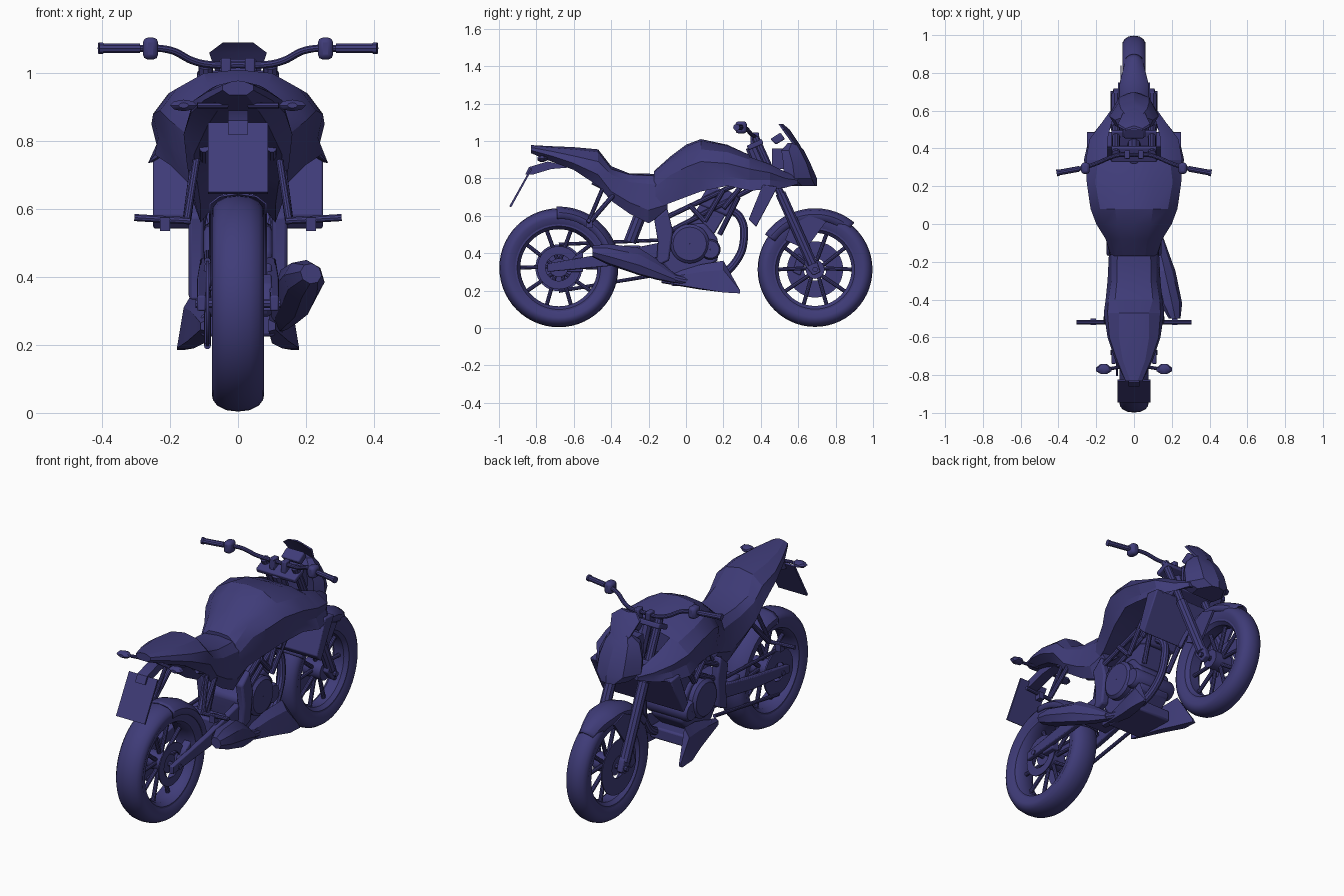
import bpy, bmesh
from math import cos, sin, pi, radians

paint = bpy.data.materials.new("dark_blue")
paint.diffuse_color = (0.05, 0.045, 0.19, 1)


def finish(ob, mirror=False, bevel=0, solid=0, angle=35):
    ob.data.materials.append(paint)
    bpy.ops.object.select_all(action='DESELECT')
    ob.select_set(True)
    bpy.context.view_layer.objects.active = ob
    bpy.ops.object.shade_smooth_by_angle(angle=radians(angle))
    if solid:
        m = ob.modifiers.new("Thickness", 'SOLIDIFY')
        m.thickness = solid
    if bevel:
        m = ob.modifiers.new("Bevel", 'BEVEL')
        m.width, m.segments = bevel, 2
    if mirror:
        ob.modifiers.new("Mirror", 'MIRROR').use_mirror_merge = False
    return ob


def mesh(name, verts, faces, **kw):
    me = bpy.data.meshes.new(name)
    me.from_pydata(verts, [], faces)
    bm = bmesh.new()
    bm.from_mesh(me)
    bmesh.ops.recalc_face_normals(bm, faces=bm.faces)
    bm.to_mesh(me)
    bm.free()
    ob = bpy.data.objects.new(name, me)
    bpy.context.collection.objects.link(ob)
    return finish(ob, **kw)


def loft(name, rings, axis='y', sym=True, **kw):
    """rings: (position, section points); sym adds the -x half of each section."""
    verts = []
    for p, pts in rings:
        if sym:
            pts = pts + [(-x, v) for x, v in reversed(pts) if x > 1e-5]
        verts += [(x, p, v) if axis == 'y' else (x, v, p) for x, v in pts]
    n = len(verts) // len(rings)
    faces = [(i * n + j, i * n + (j + 1) % n, (i + 1) * n + (j + 1) % n, (i + 1) * n + j)
             for i in range(len(rings) - 1) for j in range(n)]
    faces += [tuple(range(n)), tuple(range(len(verts) - n, len(verts)))]
    return mesh(name, verts, faces, **kw)


def prism(name, yz, x0, x1, **kw):
    n = len(yz)
    verts = [(x, y, z) for x in (x0, x1) for y, z in yz]
    faces = [(j, (j + 1) % n, n + (j + 1) % n, n + j) for j in range(n)]
    return mesh(name, verts, faces + [tuple(range(n)), tuple(range(n, 2 * n))], **kw)


def box(name, x0, x1, y0, y1, z0, z1, **kw):
    return prism(name, [(y0, z0), (y1, z0), (y1, z1), (y0, z1)], x0, x1, **kw)


def lathe(name, prof, c, a0=0, a1=360, n=56, closed=True, **kw):
    """Turn an (x, radius) profile about an x-axis line through c = (y, z)."""
    full, m = a1 - a0 == 360, len(prof)
    cnt = n if full else n + 1
    verts = []
    for i in range(cnt):
        a = radians(a0 + (a1 - a0) * i / n)
        verts += [(x, c[0] + r * cos(a), c[1] + r * sin(a)) for x, r in prof]
    faces = [(i * m + j, i * m + (j + 1) % m, (i + 1) % cnt * m + (j + 1) % m, (i + 1) % cnt * m + j)
             for i in range(n) for j in range(m if closed else m - 1)]
    return mesh(name, verts, faces, **kw)


def ring(name, c, x0, x1, r0, r1, **kw):
    return lathe(name, [(x0, r0), (x0, r1), (x1, r1), (x1, r0)], c, **kw)


def tube(name, pts, r, mirror=False):
    cu = bpy.data.curves.new(name, 'CURVE')
    cu.dimensions, cu.bevel_depth, cu.bevel_resolution = '3D', r, 3
    cu.resolution_u, cu.use_fill_caps = 6, True
    s = cu.splines.new('BEZIER')
    s.bezier_points.add(len(pts) - 1)
    for b, p in zip(s.bezier_points, pts):
        b.co, b.handle_left_type, b.handle_right_type = p, 'AUTO', 'AUTO'
    ob = bpy.data.objects.new(name, cu)
    bpy.context.collection.objects.link(ob)
    bpy.ops.object.select_all(action='DESELECT')
    ob.select_set(True)
    bpy.context.view_layer.objects.active = ob
    bpy.ops.object.convert(target='MESH')
    return finish(bpy.context.object, mirror)


# Wheels: tyre, rim, hub and ten spokes
REAR, FRONT = (-0.68, 0.322), (0.69, 0.313)
for tag, c, R, w in (("rear", REAR, 0.318, 0.077), ("front", FRONT, 0.307, 0.062)):
    half = [(w * .8, R - .085), (w, R - .052), (w * .96, R - .034), (w * .8, R - .018), (w * .45, R - .004)]
    lathe(tag + "_tyre", half + [(0, R)] + [(-x, r) for x, r in reversed(half)], c, angle=60)
    a = w * .8
    lathe(tag + "_rim", [(a, R - .08), (a, R - .095), (a * .6, R - .112), (-a * .6, R - .112),
                         (-a, R - .095), (-a, R - .08)], c)
    ring(tag + "_hub", c, -0.055, 0.055, 0.012, 0.05, n=32)
    for i in range(10):
        t = 2 * pi * (i + .25 * (-1) ** i) / 10
        t2 = 2 * pi * i / 10
        tube(f"{tag}_spoke_{i}", [(0, c[0] + .04 * cos(t), c[1] + .04 * sin(t)),
             (0, c[0] + (R - .1) * cos(t2), c[1] + (R - .1) * sin(t2))], 0.011)
    tube(tag + "_axle", [(-0.125, *c), (0.125, *c)], 0.014)
ring("rear_brake_disc", REAR, 0.066, 0.072, 0.07, 0.115)
ring("rear_sprocket", REAR, -0.094, -0.086, 0.05, 0.125)
ring("front_brake_disc", FRONT, -0.072, -0.066, 0.06, 0.15)
prism("front_caliper", [(.57, .3), (.61, .28), (.64, .36), (.6, .4)], -.095, -.055, bevel=.006)
prism("rear_caliper", [(-.64, .3), (-.55, .3), (-.55, .41), (-.6, .38)], .055, .1, bevel=.006)

# Mudguards; the front one narrows to a tip
guard = [(.078, .262), (.077, .295), (.05, .318), (0, .327)]
guard += [(-x, r) for x, r in reversed(guard[:-1])]
front_guard = lathe("front_mudguard", guard, FRONT, 50, 145, 24, False, solid=.006)
for v in front_guard.data.vertices:
    v.co.x *= 1 - max(0, v.co.y - .74) * 3.2
prism("front_mudguard_side", [(.53, .47), (.56, .55), (.66, .6), (.75, .57), (.64, .42)], .073, .085, mirror=True)
lathe("rear_hugger", [(x * 1.1, r) for x, r in guard], REAR, 10, 92, 20, False, solid=.006)

# Front fork, clamps, axle ends
tube("fork_upper", [(.095, .37, 1.02), (.095, .53, .665)], .022, True)
tube("fork_lower", [(.095, .505, .72), (.095, .675, .34)], .029, True)
prism("fork_foot", [(.65, .4), (.7, .36), (.72, .3), (.68, .28), (.63, .34)], .075, .11, mirror=True, bevel=.006)
for nm, y, z in (("upper_clamp", .385, .975), ("lower_clamp", .47, .80)):
    prism(nm, [(y - .05, z - .025), (y + .03, z + .01), (y + .02, z + .035), (y - .06, z)], -.12, .12, bevel=.006)
tube("steering_head", [(0, .35, .97), (0, .43, .78)], .035)

# Handlebar, grips, controls
tube("handlebar", [(0, .365, 1.025), (.08, .365, 1.025), (.13, .35, 1.035), (.2, .32, 1.068), (.3, .29, 1.073), (.4, .272, 1.073)], .011, True)
tube("grip", [(.29, .292, 1.073), (.4, .272, 1.073)], .015, True)
tube("grip_end", [(.398, .272, 1.073), (.41, .27, 1.073)], .018, True)
box("switch_block", .235, .28, .265, .325, 1.04, 1.105, mirror=True, bevel=.015)
box("bar_mount", .02, .05, .345, .39, .98, 1.045, mirror=True, bevel=.005)

# Headlamp fairing, screen, instruments
loft("headlamp_fairing", [
    (.76, [(0, .70), (.04, .69), (.08, .62), (.07, .56), (0, .56)]),
    (.80, [(0, .70), (.08, .67), (.13, .58), (.10, .52), (0, .54)]),
    (.88, [(0, .665), (.08, .645), (.13, .57), (.10, .52), (0, .53)]),
    (.95, [(0, .63), (.07, .61), (.10, .55), (.08, .51), (0, .52)]),
    (.99, [(0, .595), (.05, .585), (.06, .565), (.04, .545), (0, .55)])], axis='z', angle=25)
loft("windscreen", [
    (.97, [(0, .615), (.055, .595), (.055, .58), (0, .6)]),
    (1.06, [(0, .555), (.085, .53), (.085, .515), (0, .54)]),
    (1.09, [(0, .52), (.045, .505), (.045, .495), (0, .505)])], axis='z')
prism("instrument_panel", [(.45, 1.01), (.505, 1.045), (.53, 1.01), (.48, .98)], -.055, .055, bevel=.008)
box("headlamp_bracket", -.06, .06, .46, .54, .85, .96)

# Fuel tank and front side wings
loft("fuel_tank", [
    (-.17, [(0, .84), (.06, .835), (.10, .80), (.12, .75), (.125, .70), (.12, .64), (.08, .64), (0, .66)]),
    (-.08, [(0, .92), (.07, .91), (.12, .88), (.15, .82), (.15, .75), (.14, .67), (.10, .68), (0, .70)]),
    (0, [(0, .98), (.09, .97), (.16, .92), (.20, .86), (.19, .78), (.17, .70), (.12, .72), (0, .74)]),
    (.08, [(0, 1.01), (.10, 1.0), (.18, .955), (.23, .89), (.21, .80), (.20, .73), (.13, .76), (0, .78)]),
    (.22, [(0, .98), (.10, .975), (.205, .94), (.25, .88), (.235, .81), (.245, .76), (.16, .80), (0, .80)]),
    (.34, [(0, .925), (.09, .925), (.19, .90), (.255, .85), (.24, .79), (.265, .735), (.17, .81), (0, .81)])], angle=22)
loft("tank_wing", [
    (.34, [(.14, .915), (.19, .90), (.255, .85), (.24, .79), (.265, .735), (.20, .80)]),
    (.45, [(.14, .875), (.18, .865), (.235, .83), (.225, .79), (.24, .74), (.18, .78)]),
    (.53, [(.12, .835), (.14, .83), (.175, .80), (.17, .78), (.175, .75), (.14, .77)]),
    (.60, [(.10, .81), (.11, .805), (.125, .79), (.125, .78), (.12, .77), (.10, .77)])], sym=False, mirror=True, angle=22)
prism("radiator", [(.335, .58), (.375, .54), (.49, .755), (.41, .765)], -.25, .25, bevel=.006)

# Seat, side panels and tail in one shell
loft("seat_and_tail", [
    (-.10, [(0, .82), (.08, .81), (.12, .76), (.13, .66), (.10, .62), (0, .70)]),
    (-.20, [(0, .825), (.09, .815), (.12, .77), (.135, .63), (.11, .56), (0, .70)]),
    (-.30, [(0, .825), (.09, .82), (.12, .78), (.14, .67), (.11, .61), (0, .72)]),
    (-.40, [(0, .865), (.10, .85), (.135, .82), (.15, .73), (.12, .68), (0, .75)]),
    (-.47, [(0, .955), (.08, .94), (.14, .89), (.16, .82), (.13, .76), (0, .78)]),
    (-.60, [(0, .967), (.08, .955), (.13, .92), (.14, .88), (.09, .845), (0, .85)]),
    (-.72, [(0, .972), (.06, .965), (.09, .945), (.10, .92), (.06, .89), (0, .89)]),
    (-.83, [(0, .978), (.02, .975), (.045, .965), (.045, .95), (.025, .935), (0, .935)])], angle=22)

# Plate holder, plate and indicators
prism("plate_holder", [(-.6, .86), (-.74, .89), (-.84, .86), (-.86, .82), (-.82, .82), (-.72, .85)], -.03, .03)
prism("rear_plate", [(-.83, .855), (-.822, .85), (-.935, .645), (-.945, .65)], -.088, .088)
tube("indicator_stem", [(.03, -.75, .905), (.12, -.765, .905)], .009, True)
loft("indicator", [(y, [(.16 + a * cos(t * pi / 4), .905 + b * sin(t * pi / 4)) for t in range(8)])
     for y, a, b in ((-.795, .015, .008), (-.78, .04, .017), (-.76, .04, .017), (-.74, .015, .008))], sym=False, mirror=True)

# Tubular frame
for i, (a, b) in enumerate([((.07, .4, .83), (.13, -.13, .58)), ((.07, .38, .76), (.12, -.12, .5)),
                            ((.11, .2, .74), (.12, .1, .57)), ((.12, .02, .655), (.12, .1, .57)),
                            ((.09, .33, .8), (.11, .2, .64)), ((.1, -.12, .6), (.1, -.5, .78)),
                            ((.11, .28, .7), (.08, .18, .5))]):
    tube(f"frame_tube_{i}", [a, b], .014, True)
prism("frame_plate", [(-.17, .58), (-.1, .64), (-.07, .52), (-.09, .36), (-.16, .33), (-.15, .46)], .1, .145, mirror=True, bevel=.01)
tube("rear_shock", [(0, -.2, .72), (0, -.3, .46)], .035)

# Swingarm, chain, foot rests
loft("swingarm", [(-.74, [(.095, .345), (.12, .345), (.12, .3), (.095, .3)]),
                  (-.42, [(.09, .40), (.12, .40), (.12, .33), (.09, .33)]),
                  (-.12, [(.07, .46), (.11, .46), (.11, .38), (.07, .38)])], sym=False, mirror=True, bevel=.005)
box("swingarm_bridge", -.1, .1, -.34, -.24, .36, .44, bevel=.01)
tube("chain_upper", [(-.09, -.68, .447), (-.09, -.14, .47)], .01)
tube("chain_lower", [(-.09, -.68, .197), (-.09, -.12, .29)], .01)
ring("front_sprocket", (-.12, .4), -.1, -.08, .01, .06, n=24)
tube("passenger_bracket", [(.13, -.38, .72), (.15, -.51, .57)], .013, True)
tube("passenger_bracket_rear", [(.12, -.44, .76), (.15, -.52, .57)], .011, True)
tube("passenger_peg", [(.14, -.52, .565), (.305, -.52, .575)], .011, True)
box("peg_mount", .2, .23, -.535, -.5, .535, .575, mirror=True)

# Engine
prism("crankcase", [(-.13, .35), (-.14, .48), (-.06, .55), (.1, .56), (.17, .48), (.17, .36), (.08, .28), (-.08, .28)], -.1, .1, bevel=.015)
for nm, c, r, x in (("clutch_cover", (.02, .45), .105, .14), ("water_pump_cover", (.13, .42), .055, .13)):
    lathe(nm, [(0, r), (x - .015, r), (x, r * .85), (x, .002), (0, .002)], c, n=28, mirror=True)
prism("cylinder", [(.0, .54), (.15, .5), (.22, .62), (.08, .67)], -.085, .085, bevel=.008)
prism("cylinder_head", [(.06, .66), (.23, .59), (.28, .69), (.24, .73), (.12, .76)], -.09, .09, bevel=.015)

# Exhaust
tube("exhaust_header", [(.04, .23, .64), (.04, .29, .59), (.05, .31, .48), (.06, .27, .36), (.08, .16, .27), (.11, .02, .25), (.13, -.1, .275)], .022)
loft("muffler", [(y, [(x + a * cos(k) - b * .3 * sin(k), z + b * sin(k) + .2 * a * cos(k)) for k in (pi / 8 + j * pi / 4 for j in range(8))])
     for y, x, z, a, b in ((-.06, .125, .265, .025, .025), (-.15, .14, .31, .04, .055), (-.25, .165, .355, .05, .075),
                           (-.42, .195, .395, .058, .055), (-.5, .215, .41, .03, .03))], sym=False, angle=25)

# Belly pan
loft("belly_pan", [(-.13, [(.09, .275), (.11, .265), (.11, .245), (.09, .24)]),
                   (.08, [(.11, .34), (.14, .30), (.15, .21), (.10, .205)]),
                   (.20, [(.13, .36), (.16, .31), (.18, .19), (.13, .19)]),
                   (.29, [(.16, .2), (.17, .2), (.18, .185), (.16, .185)])], sym=False, mirror=True, angle=20)
box("sump_tray", -.11, .11, -.08, .16, .225, .29, bevel=.01)
